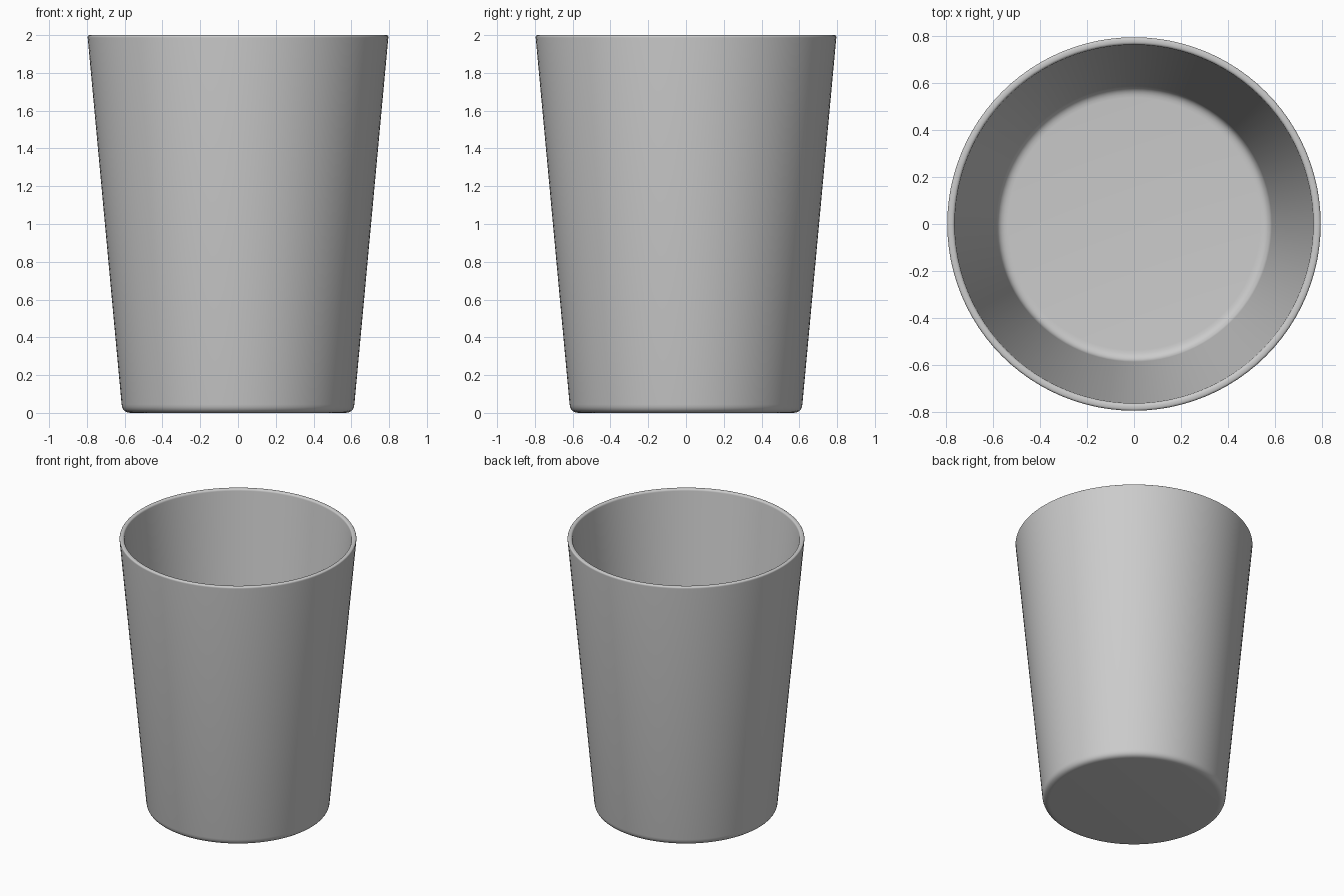
import bpy, bmesh, math
from mathutils import Vector

if "Cube" in bpy.data.objects:
    bpy.data.objects.remove(bpy.data.objects["Cube"])

SEGMENTS = 96


def rounded(points, steps=6):
    """Round the profile corners: each point is (radius, height, corner size)."""
    out = []
    for i, (r, z, size) in enumerate(points):
        p = Vector((r, z))
        if size == 0:
            out.append(p)
            continue
        a = p + (Vector(points[i - 1][:2]) - p).normalized() * size
        b = p + (Vector(points[i + 1][:2]) - p).normalized() * size
        for k in range(steps + 1):
            t = k / steps
            out.append(a * (1 - t) ** 2 + p * 2 * t * (1 - t) + b * t * t)
    return out


# Cup profile: underside, outer wall, rim, inner wall, inner floor
profile = rounded([
    (0, 0, 0),
    (0.612, 0, 0.045),
    (0.797, 2.0, 0.014),
    (0.765, 2.0, 0.014),
    (0.583, 0.035, 0.045),
    (0, 0.035, 0),
])

# Revolve the profile around the vertical axis
bm = bmesh.new()
verts = [bm.verts.new((p.x, 0, p.y)) for p in profile]
edges = [bm.edges.new(pair) for pair in zip(verts, verts[1:])]
bmesh.ops.spin(bm, geom=verts + edges, cent=(0, 0, 0), axis=(0, 0, 1),
               angle=math.tau, steps=SEGMENTS, use_merge=True)
bmesh.ops.remove_doubles(bm, verts=bm.verts, dist=0.0005)
bmesh.ops.recalc_face_normals(bm, faces=bm.faces)

mesh = bpy.data.meshes.new("cup")
bm.to_mesh(mesh)
bm.free()
cup = bpy.data.objects.new("cup", mesh)
bpy.context.collection.objects.link(cup)
mesh.shade_smooth()
